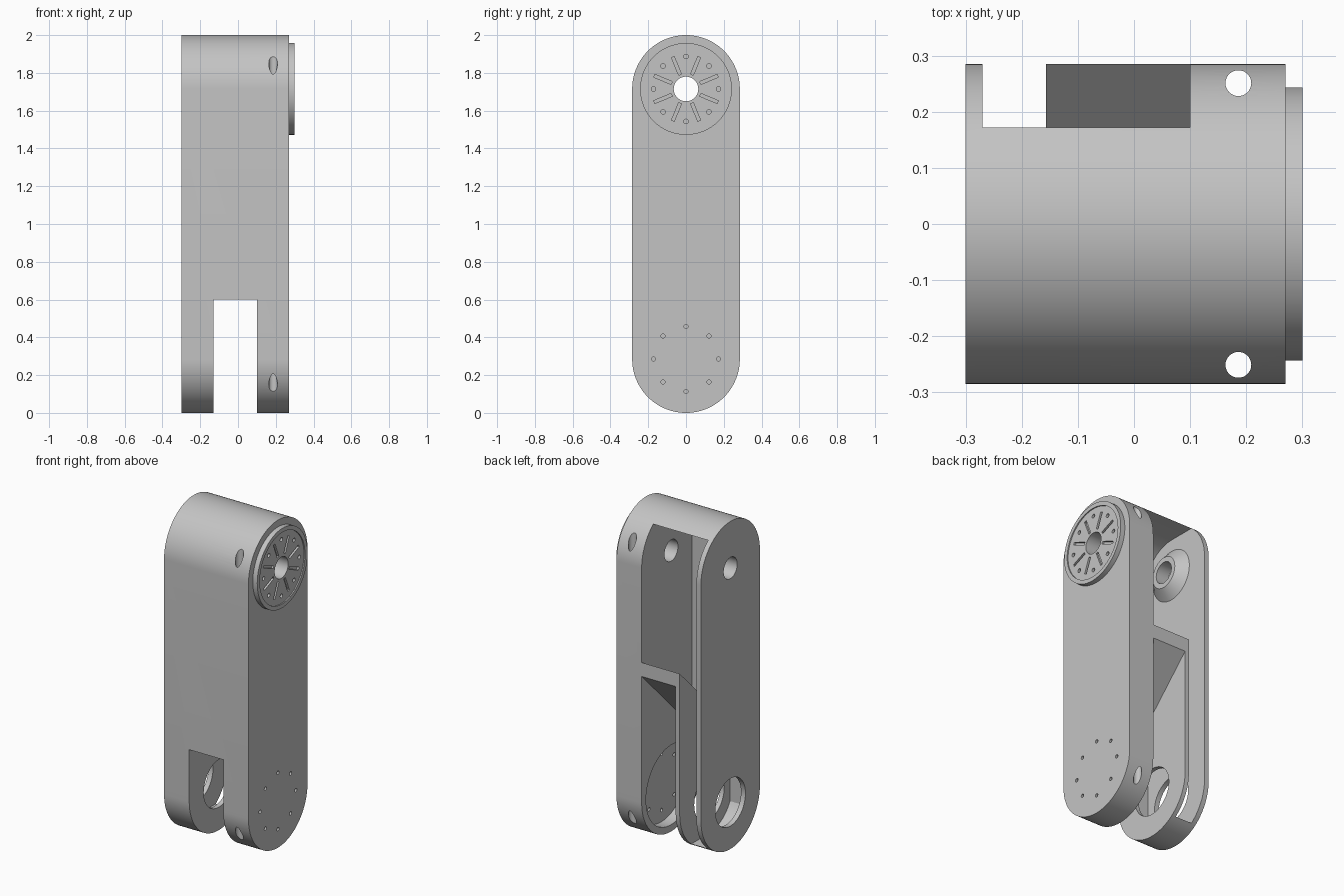
import bpy, bmesh
from math import sin, cos, pi, radians
from mathutils import Matrix

cube = bpy.data.objects.get("Cube")
if cube:
    bpy.data.objects.remove(cube, do_unlink=True)

LOW, HIGH = 0.285, 1.715      # pivot heights
R = 0.285                     # outer radius of the link

grey = bpy.data.materials.new("plain_grey")
grey.use_nodes = True
colour = (0.55, 0.55, 0.55, 1)
grey.diffuse_color = colour
grey.node_tree.nodes["Principled BSDF"].inputs["Base Color"].default_value = colour


def arc(cy, cz, r, a0, a1, n):
    """Points of an arc in the y-z plane, angles in degrees."""
    return [(cy + r * cos(radians(a0 + (a1 - a0) * i / n)),
             cz + r * sin(radians(a0 + (a1 - a0) * i / n))) for i in range(n + 1)]


def circle(cy, cz, r, n=48):
    return arc(cy, cz, r, 0, 360, n)[:-1]


def ring(cz, r, count, start=0):
    """Angles and centres of evenly spaced features around a pivot."""
    for i in range(count):
        a = radians(start) + 2 * pi * i / count
        yield a, r * cos(a), cz + r * sin(a)


def make(name, bm):
    bmesh.ops.recalc_face_normals(bm, faces=bm.faces[:])
    me = bpy.data.meshes.new(name)
    bm.to_mesh(me)
    bm.free()
    me.materials.append(grey)
    ob = bpy.data.objects.new(name, me)
    bpy.context.collection.objects.link(ob)
    return ob


def prisms(name, parts):
    """Extrude y-z profiles along x; parts are (profile, x0, x1)."""
    bm = bmesh.new()
    for profile, x0, x1 in parts:
        face = bm.faces.new([bm.verts.new((x0, y, z)) for y, z in profile])
        new = bmesh.ops.extrude_face_region(bm, geom=[face])["geom"]
        bmesh.ops.translate(bm, vec=(x1 - x0, 0, 0),
                            verts=[v for v in new if isinstance(v, bmesh.types.BMVert)])
    return make(name, bm)


def cut(target, cutter):
    cutter.hide_render = True
    mod = target.modifiers.new("cut", 'BOOLEAN')
    mod.operation, mod.solver, mod.object = 'DIFFERENCE', 'EXACT', cutter
    bpy.context.view_layer.objects.active = target
    bpy.ops.object.modifier_apply(modifier=mod.name)
    bpy.data.objects.remove(cutter, do_unlink=True)


def carve(target, *parts):
    cut(target, prisms("cutter", parts))


# Link body: long rounded bar
body = prisms("link_body", [(arc(0, HIGH, R, 0, 180, 48) + arc(0, LOW, R, 180, 360, 48),
                             -0.30, 0.27)])

# Upper bay open to the back, with a sloping floor
inner, front = 0.227, -0.20
roof = arc(0, HIGH, inner, 90, 151.8, 14)
floor = arc(0, LOW, inner, 208.2, 270, 14)
back = 0.4
carve(body, ([(back, HIGH + inner)] + roof + [(front, front + 0.855), (back, back + 0.855)],
             -0.20, 0.10))
# Narrow gap behind the thin side plate
carve(body, ([(back, HIGH + inner)] + roof + floor + [(back, LOW - inner)], -0.27, -0.157))
# Lower fork opening with a sloping roof
carve(body, ([(-back, -0.1), (back, -0.1), (back, back + 0.77), (-0.17, 0.6), (-back, 0.6)],
             -0.13, 0.10))
# Shaft hole, large pivot hole and round recess in the fork
carve(body, (circle(0, HIGH, 0.065), -0.4, 0.4))
carve(body, (circle(0, LOW, 0.145), -0.4, -0.05))
carve(body, (circle(0, LOW, 0.243, 64), 0.05, 0.165))
# Screw holes in the lower end
carve(body, *[(circle(y, z, 0.011, 12), 0.15, 0.3) for _, y, z in ring(LOW, 0.172, 8)])
# Long vertical rod holes
bm = bmesh.new()
for side in (-1, 1):
    bmesh.ops.create_cone(bm, cap_ends=True, segments=32, radius1=0.023, radius2=0.023,
                          depth=2.4, matrix=Matrix.Translation((0.186, side * 0.251, 1)))
cut(body, make("rod_cutter", bm))

# Output disc with a shallow face, screw holes and radial grooves
disc = prisms("output_disc", [(circle(0, HIGH, 0.243, 64), 0.265, 0.30)])
carve(disc, (circle(0, HIGH, 0.218, 64), 0.293, 0.32))
carve(disc, (circle(0, HIGH, 0.065), 0.2, 0.4))
carve(disc, *[(circle(y, z, 0.012, 12), 0.275, 0.32) for _, y, z in ring(HIGH, 0.172, 8)])
grooves = []
for a, y, z in ring(HIGH, 0.132, 8, 22.5):
    u, v = (cos(a) * 0.05, sin(a) * 0.05), (-sin(a) * 0.008, cos(a) * 0.008)
    grooves.append(([(y + s * u[0] + t * v[0], z + s * u[1] + t * v[1])
                     for s, t in ((-1, -1), (1, -1), (1, 1), (-1, 1))], 0.28, 0.32))
carve(disc, *grooves)

# Conical boss on the inner side of the thin plate
bm = bmesh.new()
bmesh.ops.create_cone(bm, cap_ends=True, segments=48, radius1=0.16, radius2=0.095, depth=0.06,
                      matrix=Matrix.Translation((-0.245, 0, HIGH)) @ Matrix.Rotation(pi / 2, 4, 'Y'))
boss = make("pivot_boss", bm)
carve(boss, (circle(0, HIGH, 0.065), -0.4, 0.0))

# Smooth curved sides, crisp edges
bpy.ops.object.select_all(action='DESELECT')
for ob in (body, disc, boss):
    ob.select_set(True)
bpy.context.view_layer.objects.active = body
bpy.ops.object.shade_smooth_by_angle(angle=radians(25))
